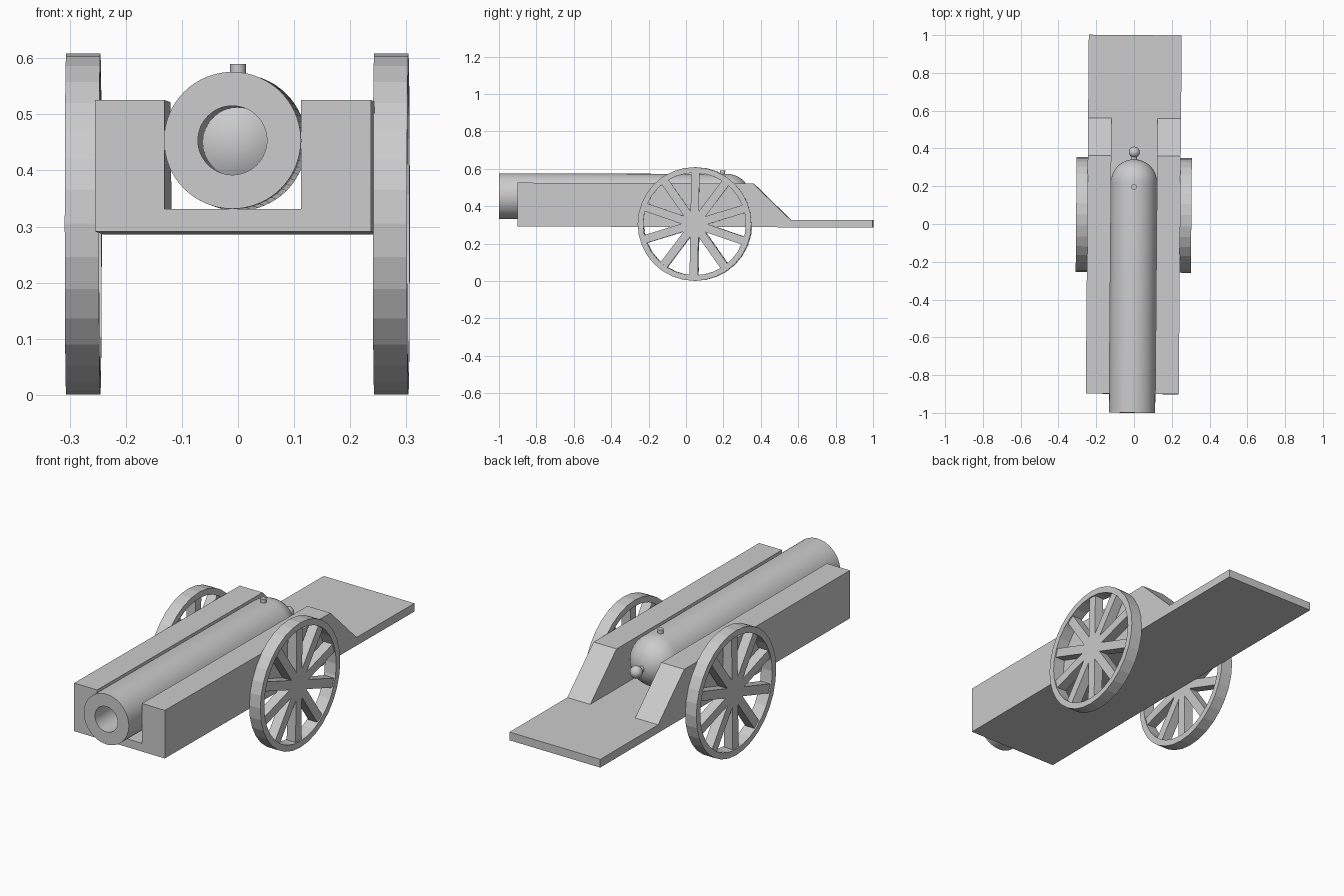
import bpy, bmesh, math
from mathutils import Matrix, Vector

if "Cube" in bpy.data.objects:
    bpy.data.objects.remove(bpy.data.objects["Cube"])

grey = bpy.data.materials.new("plain_grey")
grey.diffuse_color = (0.6, 0.6, 0.6, 1)
grey.use_nodes = True
grey.node_tree.nodes["Principled BSDF"].inputs["Base Color"].default_value = grey.diffuse_color

# The whole model sits very slightly turned and pitched about this point
pivot = Vector((0, 0.2, 0.3))
LEAN = (Matrix.Translation(pivot) @ Matrix.Rotation(-0.0083, 4, 'Z')
        @ Matrix.Rotation(-0.003, 4, 'X') @ Matrix.Translation(-pivot))


def finish(name, bm, smooth=False):
    bmesh.ops.recalc_face_normals(bm, faces=bm.faces)
    bm.transform(LEAN)
    me = bpy.data.meshes.new(name)
    bm.to_mesh(me)
    bm.free()
    ob = bpy.data.objects.new(name, me)
    bpy.context.collection.objects.link(ob)
    me.materials.append(grey)
    if smooth:
        bpy.ops.object.select_all(action='DESELECT')
        ob.select_set(True)
        bpy.context.view_layer.objects.active = ob
        bpy.ops.object.shade_smooth_by_angle(angle=math.radians(35))
    return ob


def prism(bm, pts, x0, x1):
    """Extrude a (y, z) outline from x0 to x1."""
    face = bm.faces.new([bm.verts.new((x0, y, z)) for y, z in pts])
    geom = bmesh.ops.extrude_face_region(bm, geom=[face])['geom']
    bmesh.ops.translate(bm, vec=(x1 - x0, 0, 0),
                        verts=[v for v in geom if isinstance(v, bmesh.types.BMVert)])


def lathe(bm, profile, axis, centre, steps):
    """Spin a closed or axis-touching outline around an axis."""
    vs = [bm.verts.new(p) for p in profile]
    edges = [bm.edges.new(pair) for pair in zip(vs, vs[1:])]
    bmesh.ops.spin(bm, geom=vs + edges, cent=centre, axis=axis,
                   angle=2 * math.pi, steps=steps)
    bmesh.ops.remove_doubles(bm, verts=bm.verts, dist=0.0004)


# Carriage: bed plank and two sloped cheeks
B, T, TOP = 0.288, 0.328, 0.522
bm = bmesh.new()
prism(bm, [(-0.9, B), (1.0, B), (1.0, T), (-0.9, T)], -0.246, 0.246)
finish("carriage_bed", bm)
for name, s in (("left_cheek", -1), ("right_cheek", 1)):
    bm = bmesh.new()
    prism(bm, [(-0.9, T), (0.56, T), (0.36, TOP), (-0.9, TOP)], s * 0.1215, s * 0.246)
    finish(name, bm)

# Barrel: open bore, flat muzzle, round breech
R, BORE, Z, YC = 0.122, 0.0615, 0.45, 0.22
a_in = math.asin(BORE / R)
prof = [(R * math.sin(a), YC - R * math.cos(a)) for a in (a_in * i / 5 for i in range(6))]
prof += [(BORE, -1.0), (R, -1.0)]
prof += [(R * math.cos(a), YC + R * math.sin(a))
         for a in (math.pi / 2 * i / 12 for i in range(13))]
bm = bmesh.new()
lathe(bm, [(r, y, Z) for r, y in prof], (0, 1, 0), (0, 0, Z), 64)
finish("barrel", bm, True)

# Breech knob with a short neck
bm = bmesh.new()
bmesh.ops.create_uvsphere(bm, u_segments=24, v_segments=14, radius=0.029,
                          matrix=Matrix.Translation((0, 0.38, Z)))
bmesh.ops.create_cone(bm, cap_ends=True, segments=20, radius1=0.015, radius2=0.015, depth=0.05,
                      matrix=Matrix.Translation((0, 0.35, Z)) @ Matrix.Rotation(math.pi / 2, 4, 'X'))
finish("breech_knob", bm, True)

# Fuse tube on top of the breech
bm = bmesh.new()
bmesh.ops.create_cone(bm, cap_ends=True, segments=20, radius1=0.014, radius2=0.014, depth=0.06,
                      matrix=Matrix.Translation((0, 0.195, 0.56)))
finish("fuse_tube", bm, True)

# Wheels: faceted rim and ten spokes that meet in the middle
WY, WZ, RO, RI, X0, X1 = 0.048, 0.304, 0.304, 0.274, 0.244, 0.305
for side, s in (("left", -1), ("right", 1)):
    bm = bmesh.new()
    ring = [(X0, RI), (X1, RI), (X1, RO), (X0, RO), (X0, RI)]
    lathe(bm, [(s * x, WY, WZ + r) for x, r in ring], (1, 0, 0), (0, WY, WZ), 32)
    finish(side + "_wheel_rim", bm)
    bm = bmesh.new()
    for i in range(10):
        m = (Matrix.Translation((s * 0.2745, WY, WZ))
             @ Matrix.Rotation(math.radians(36 * i - 0.8), 4, 'X')
             @ Matrix.Translation((0, 0, 0.141))
             @ Matrix.Diagonal((0.048, 0.044, 0.282, 1)))
        bmesh.ops.create_cube(bm, size=1, matrix=m)
    finish(side + "_wheel_spokes", bm)
